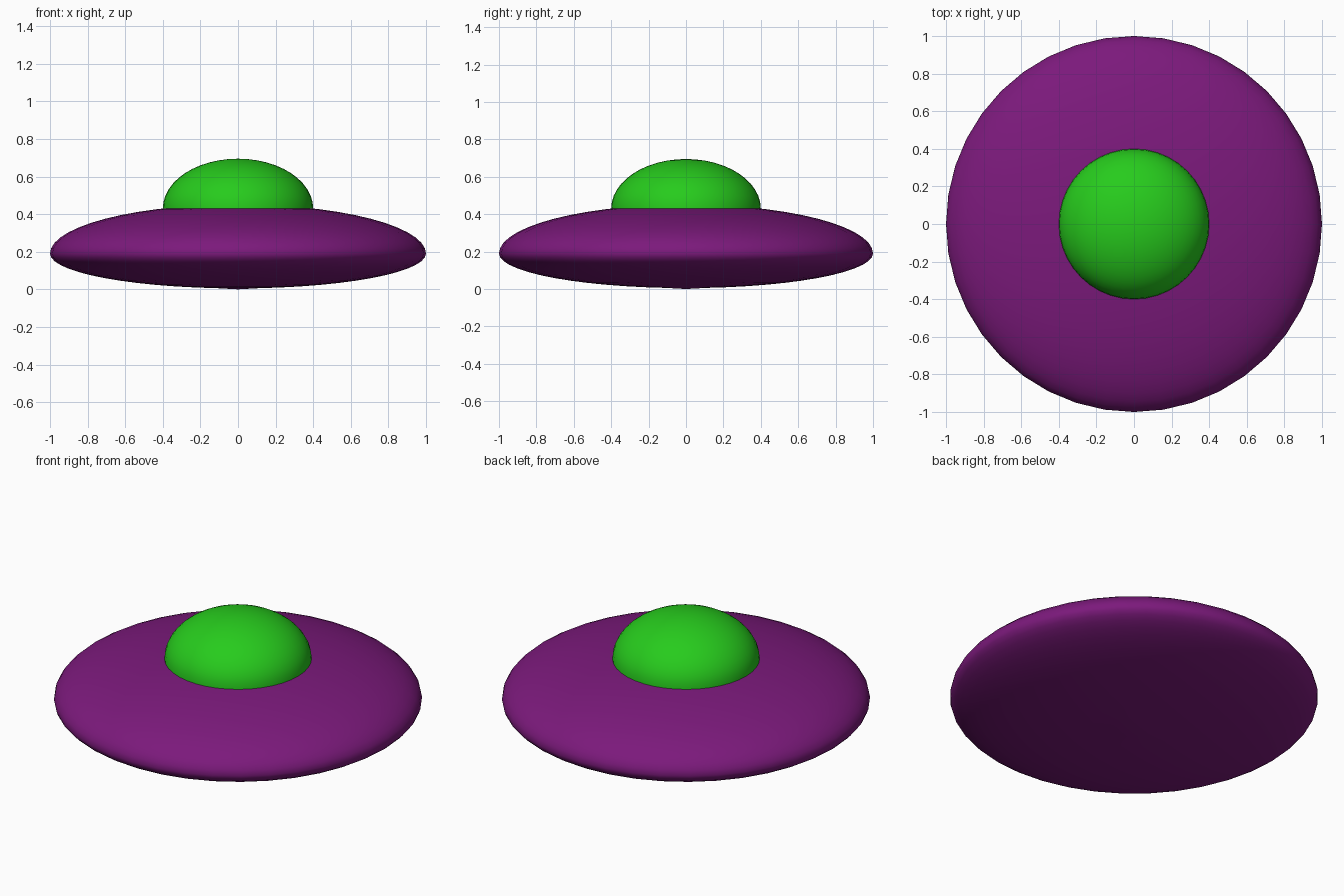
import bpy, bmesh, math

if "Cube" in bpy.data.objects:
    bpy.data.objects.remove(bpy.data.objects["Cube"])

SIDES = 40


def lathe(name, profile, color, sides=SIDES):
    """Spin an (r, z) profile around the z axis and shade it smooth."""
    bm = bmesh.new()
    verts = [bm.verts.new((r, 0, z)) for r, z in profile]
    edges = [bm.edges.new(pair) for pair in zip(verts, verts[1:])]
    bmesh.ops.spin(bm, geom=verts + edges, cent=(0, 0, 0), axis=(0, 0, 1),
                   angle=math.tau, steps=sides, use_duplicate=False)
    bmesh.ops.remove_doubles(bm, verts=bm.verts[:], dist=1e-4)
    bmesh.ops.recalc_face_normals(bm, faces=bm.faces[:])
    mesh = bpy.data.meshes.new(name)
    bm.to_mesh(mesh)
    bm.free()
    obj = bpy.data.objects.new(name, mesh)
    bpy.context.collection.objects.link(obj)
    mat = bpy.data.materials.new(name + "_color")
    mat.diffuse_color = color
    mat.use_nodes = True
    mat.node_tree.nodes["Principled BSDF"].inputs["Base Color"].default_value = mat.diffuse_color
    mesh.materials.append(mat)
    bpy.ops.object.select_all(action='DESELECT')
    obj.select_set(True)
    bpy.context.view_layer.objects.active = obj
    bpy.ops.object.shade_smooth_by_angle(angle=math.radians(50))
    return obj


def arc(radius, height, z, start, end, steps):
    """Elliptical arc from start to end degrees, as (r, z) points."""
    points = []
    for i in range(steps + 1):
        a = math.radians(start + (end - start) * i / steps)
        points.append((max(0, radius * math.cos(a)), z + height * math.sin(a)))
    return points


# Saucer hull: shallow belly below the rim, taller crown above it
hull = arc(1.0, 0.185, 0.19, -90, 0, 14) + arc(1.0, 0.262, 0.19, 0, 90, 14)[1:]
hull[0] = (0, 0.0)
lathe("saucer_hull", hull, (0.20, 0.01, 0.20, 1))

# Cockpit dome: rounded cap seated into the crown of the hull
dome = [(0.4, 0.40)] + arc(0.4, 0.265, 0.43, 0, 90, 12)
lathe("cockpit_dome", dome, (0.02, 0.60, 0.012, 1))
